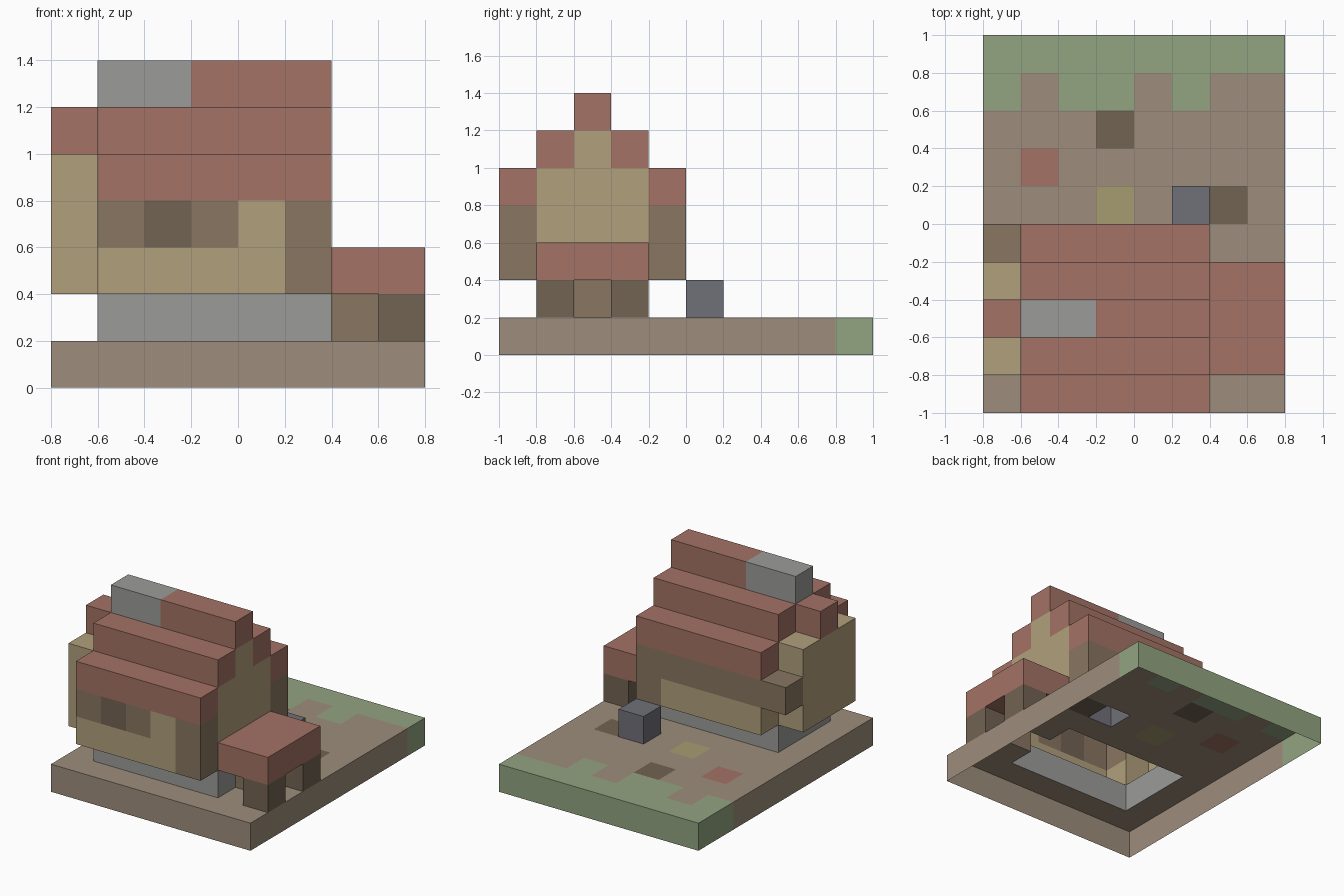
import bpy, bmesh
from mathutils import Vector

if "Cube" in bpy.data.objects:
    bpy.data.objects.remove(bpy.data.objects["Cube"])

S = 0.2                                   # block edge length
W, D = 8, 10                              # ground size in blocks
ORIGIN = Vector((-W * S / 2, -D * S / 2, 0))

COLOURS = {
    "earth": (.34, .27, .20), "grass": (.29, .37, .22), "stone": (.33, .33, .32),
    "plaster": (.44, .35, .20), "tile": (.37, .17, .13), "timber": (.25, .18, .12),
    "dark_wood": (.17, .125, .085), "yellow": (.38, .33, .16), "iron": (.16, .16, .19),
}
cells, part_colour = {}, {}


def fill(part, colour, xs, ys, zs):
    """Fill a box of blocks; each axis is one index or a range. Later fills replace earlier."""
    part_colour[part] = colour
    xs, ys, zs = ([a] if isinstance(a, int) else a for a in (xs, ys, zs))
    for x in xs:
        for y in ys:
            for z in zs:
                cells[x, y, z] = part


BODY = range(1, 6)                        # house length along x
CORE = range(1, 4)                        # house depth without the overhangs
RIDGE = 2                                 # row of the roof ridge

# ground slab with grass edge and coloured patches
fill("ground", "earth", range(W), range(D), 0)
fill("grass", "grass", range(W), D - 1, 0)
fill("grass", "grass", (0, 2, 3, 5), D - 2, 0)
fill("soil_patches", "dark_wood", 3, 7, 0)
fill("soil_patches", "dark_wood", 6, 5, 0)
fill("red_patch", "tile", 1, 6, 0)
fill("yellow_patch", "yellow", 3, 5, 0)
fill("iron_crate", "iron", 5, 5, 1)

# house body on a stone foundation, with a bay at the left end
fill("foundation", "stone", BODY, CORE, 1)
fill("plaster_walls", "plaster", BODY, range(5), (2, 3))
fill("plaster_walls", "plaster", 0, CORE, (2, 3, 4))

# stepped gable and roof, mirrored about the ridge
for step in range(3):
    fill("plaster_walls", "plaster", BODY, range(step, 5 - step), 4 + step)
    fill("roof", "tile", BODY, (step, 2 * RIDGE - step), 4 + step)
fill("roof", "tile", 0, RIDGE, 5)
fill("chimney", "stone", (1, 2), RIDGE, 6)

# timber corners, beams and window
fill("timber_frame", "timber", 5, (0, 4), (2, 3))
fill("timber_frame", "timber", range(1, 4), 0, 3)
fill("timber_frame", "timber", range(6), 4, 3)
fill("window", "dark_wood", 2, 0, 3)

# side porch
fill("porch_roof", "tile", (6, 7), CORE, 2)
fill("porch_posts", "dark_wood", 7, (1, 3), 1)
fill("door", "timber", 6, RIDGE, 1)


def block_face(bm, cell, axis, sign):
    """Add one outward-facing square on the given side of a block."""
    u, v = (axis + 1) % 3, (axis + 2) % 3
    centre = Vector(cell) + Vector((.5, .5, .5))
    centre[axis] += sign * .5
    corners = []
    for a, b in ((-1, -1), (1, -1), (1, 1), (-1, 1))[::sign]:
        p = centre.copy()
        p[u] += a * .5
        p[v] += b * .5
        corners.append(bm.verts.new(ORIGIN + p * S))
    bm.faces.new(corners)


# build each part as an outer shell, open underneath at ground level
materials = {}
for key, rgb in COLOURS.items():
    materials[key] = bpy.data.materials.new(key)
    materials[key].diffuse_color = (*rgb, 1)

for part, colour in part_colour.items():
    bm = bmesh.new()
    for cell, owner in cells.items():
        if owner != part:
            continue
        for axis in range(3):
            for sign in (-1, 1):
                near = list(cell)
                near[axis] += sign
                if tuple(near) not in cells and near[2] >= 0:
                    block_face(bm, cell, axis, sign)
    bmesh.ops.remove_doubles(bm, verts=bm.verts, dist=1e-4)
    mesh = bpy.data.meshes.new(part)
    bm.to_mesh(mesh)
    bm.free()
    mesh.materials.append(materials[colour])
    bpy.context.collection.objects.link(bpy.data.objects.new(part, mesh))

for m in bpy.data.materials:
    if m.users and not m.is_grease_pencil:
        m.use_nodes = True
        m.node_tree.nodes["Principled BSDF"].inputs["Base Color"].default_value = m.diffuse_color
